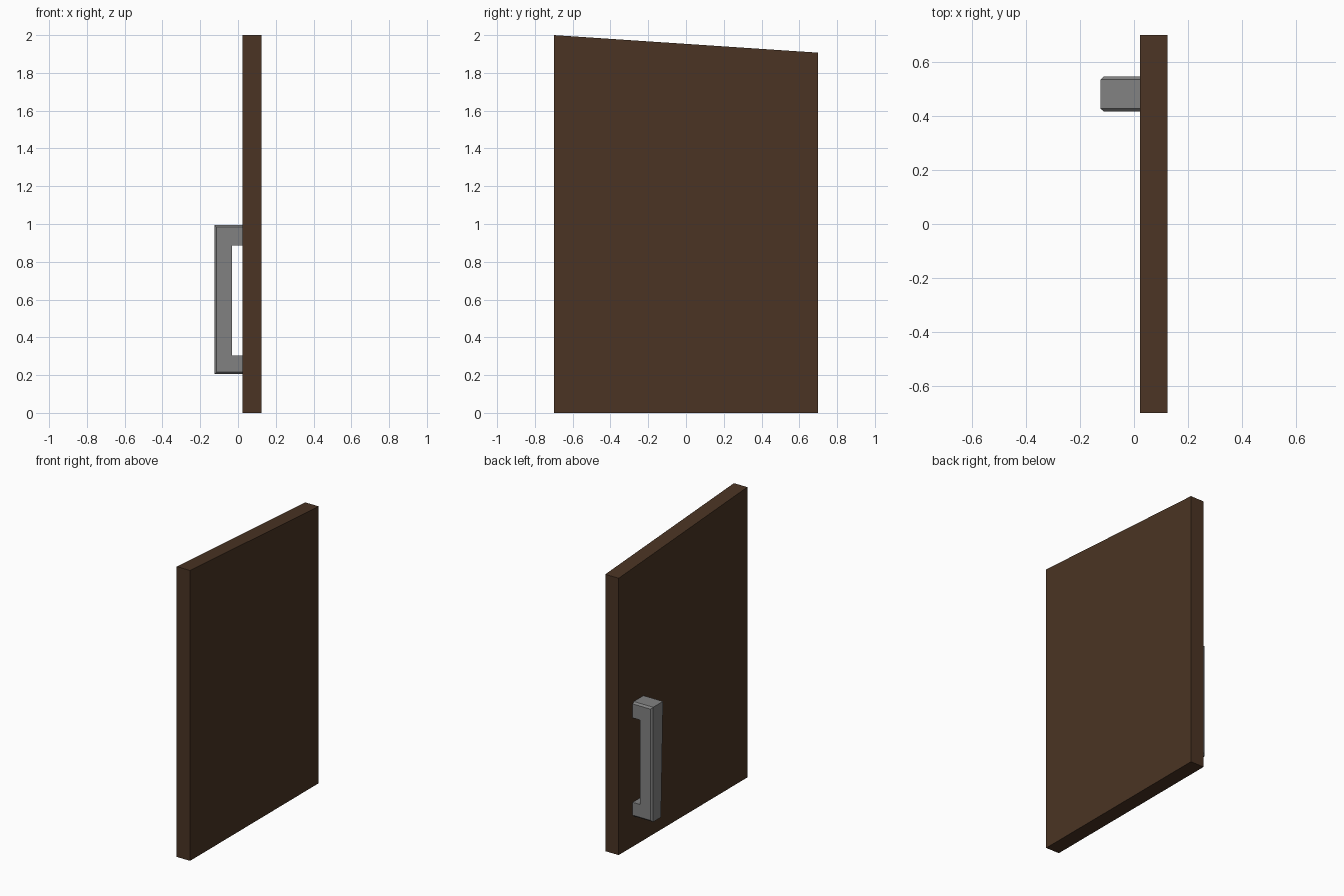
import bpy, bmesh

if "Cube" in bpy.data.objects:
    bpy.data.objects.remove(bpy.data.objects["Cube"])


def material(name, rgb):
    m = bpy.data.materials.new(name)
    m.diffuse_color = (*rgb, 1.0)
    m.use_nodes = True
    m.node_tree.nodes["Principled BSDF"].inputs["Base Color"].default_value = m.diffuse_color
    return m


def extrude_profile(points, offset):
    """Closed prism from a planar outline moved along offset."""
    bm = bmesh.new()
    face = bm.faces.new([bm.verts.new(p) for p in points])
    ext = bmesh.ops.extrude_face_region(bm, geom=[face])
    moved = [g for g in ext["geom"] if isinstance(g, bmesh.types.BMVert)]
    bmesh.ops.translate(bm, verts=moved, vec=offset)
    bmesh.ops.recalc_face_normals(bm, faces=bm.faces)
    return bm


def finish(bm, name, mat):
    bmesh.ops.recalc_face_normals(bm, faces=bm.faces)
    me = bpy.data.meshes.new(name)
    bm.to_mesh(me)
    bm.free()
    me.materials.append(mat)
    ob = bpy.data.objects.new(name, me)
    bpy.context.collection.objects.link(ob)
    return ob


wood = material("dark_brown_wood", (0.069, 0.034, 0.017))
metal = material("grey_metal", (0.225, 0.225, 0.225))

# Door panel with sloping top edge
X0, X1 = 0.023, 0.125
panel = extrude_profile([(X0, -0.7, 0), (X0, 0.7, 0), (X0, 0.7, 1.907), (X0, -0.7, 2)],
                        (X1 - X0, 0, 0))
finish(panel, "door_panel", wood)

# C-shaped pull handle, outline in xz extruded along y
F, Z0, Z1 = -0.125, 0.205, 0.995
Y0, Y1 = 0.417, 0.547
outline = [(X0, Z0), (F, Z0), (F, Z1), (X0, Z1),
           (X0, 0.887), (-0.032, 0.887), (-0.032, 0.305), (X0, 0.305)]
handle = extrude_profile([(x, Y0, z) for x, z in outline], (0, Y1 - Y0, 0))


def on_outer_rim(e):
    a, b = (v.co for v in e.verts)
    along_y = abs(a.y - b.y) > 0.01
    return not along_y and any(abs(a[i] - k) < 1e-4 and abs(b[i] - k) < 1e-4
                               for i, k in ((0, F), (2, Z0), (2, Z1)))


# Chamfer the outer rim on both sides, then taper towards the bottom
bmesh.ops.bevel(handle, geom=[e for e in handle.edges if on_outer_rim(e)],
                offset=0.012, segments=1, profile=0.5, affect='EDGES')
for v in handle.verts:
    t = (Z1 - v.co.z) / (Z1 - Z0)
    if v.co.y < 0.48:
        v.co.y += 0.022 * t
finish(handle, "pull_handle", metal)
